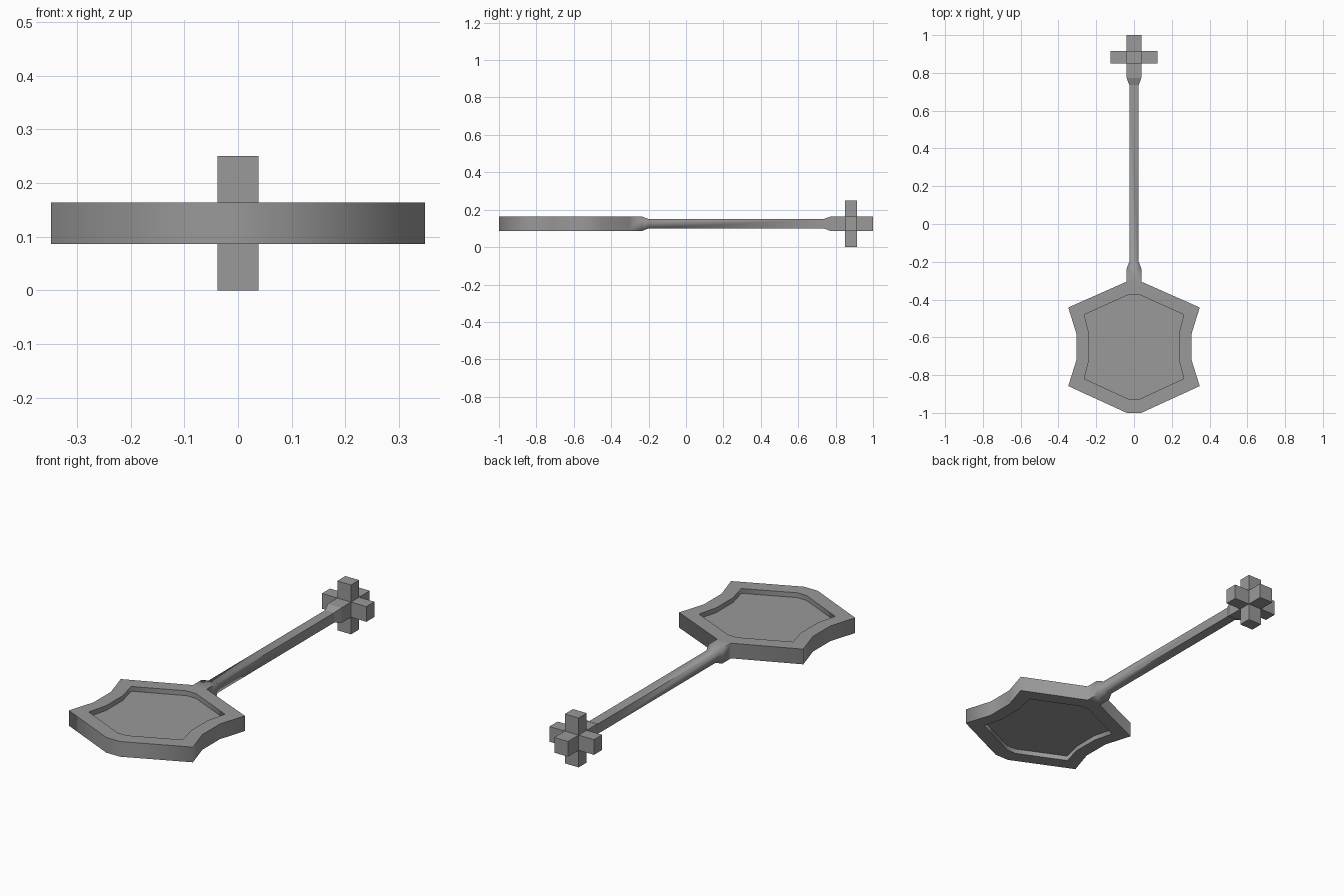
import bpy, bmesh, math

if "Cube" in bpy.data.objects:
    bpy.data.objects.remove(bpy.data.objects["Cube"])

ZC = 0.125      # mid height of the whole piece
HT = 0.0385     # half thickness of frame and thick handle parts
PANEL = 0.014   # half thickness of the recessed panel

grey = bpy.data.materials.new("dark_grey")
grey.diffuse_color = (0.32, 0.32, 0.32, 1)
grey.use_nodes = True
grey.node_tree.nodes["Principled BSDF"].inputs["Base Color"].default_value = grey.diffuse_color


def finish(bm, name):
    bmesh.ops.recalc_face_normals(bm, faces=bm.faces)
    me = bpy.data.meshes.new(name)
    bm.to_mesh(me)
    bm.free()
    me.materials.append(grey)
    ob = bpy.data.objects.new(name, me)
    bpy.context.collection.objects.link(ob)
    bpy.ops.object.select_all(action='DESELECT')
    bpy.context.view_layer.objects.active = ob
    ob.select_set(True)
    bpy.ops.object.shade_smooth_by_angle(angle=math.radians(85))
    return ob


def outline(half):
    # mirror a right-hand profile across x = 0 into a closed loop
    return half + [(-x, y) for x, y in reversed(half)]


def ring(bm, pts, z):
    return [bm.verts.new((x, y, z)) for x, y in pts]


def band(bm, a, b):
    n = len(a)
    return [bm.faces.new((a[i], a[(i + 1) % n], b[(i + 1) % n], b[i])) for i in range(n)]


outer = outline([(HT, -1.0), (0.348, -0.858), (0.305, -0.721),
                 (0.305, -0.581), (0.348, -0.442), (HT, -0.305)])
inner = outline([(0.026, -0.928), (0.263, -0.819), (0.237, -0.715),
                 (0.237, -0.584), (0.263, -0.48), (0.026, -0.373)])

# panel recessed on both sides of the head
bm = bmesh.new()
for s in (-1, 1):
    bm.faces.new(ring(bm, inner, ZC + s * PANEL))
panel = finish(bm, "mirror_panel")
panel.data.flip_normals() if panel.data.polygons[0].normal.z > 0 and \
    panel.data.polygons[1].normal.z < 0 else None

# head: raised rim, left open where the handle joins
bm = bmesh.new()
loops = [ring(bm, inner, ZC + PANEL), ring(bm, inner, ZC + HT), ring(bm, outer, ZC + HT),
         ring(bm, outer, ZC - HT), ring(bm, inner, ZC - HT), ring(bm, inner, ZC - PANEL)]
bands = [band(bm, a, b) for a, b in zip(loops, loops[1:])]
bm.faces.remove(bands[2][5])

# handle: square sections along y (position, half width)
sections = [(-0.305, HT), (-0.235, HT), (-0.2, 0.025), (0.735, 0.025),
            (0.773, HT), (0.85, HT), (0.915, HT), (1.0, HT)]
rings = [[bm.verts.new((sx * h, y, ZC + sz * h))
          for sx, sz in ((-1, -1), (1, -1), (1, 1), (-1, 1))] for y, h in sections]
sides = [band(bm, a, b) for a, b in zip(rings, rings[1:])]
bm.faces.new(rings[-1])
bmesh.ops.remove_doubles(bm, verts=bm.verts, dist=0.0005)
bmesh.ops.recalc_face_normals(bm, faces=bm.faces)

# crisp edges around the taper below the pommel
for f in sides[3]:
    for e in f.edges:
        e.smooth = False

# pommel arms: push the four hub sides outward
for f, n in [(f, f.normal.copy()) for f in sides[5]]:
    new = bmesh.ops.extrude_discrete_faces(bm, faces=[f])["faces"][0]
    bmesh.ops.translate(bm, vec=n * (0.125 - HT), verts=new.verts)
finish(bm, "frame_and_handle")
